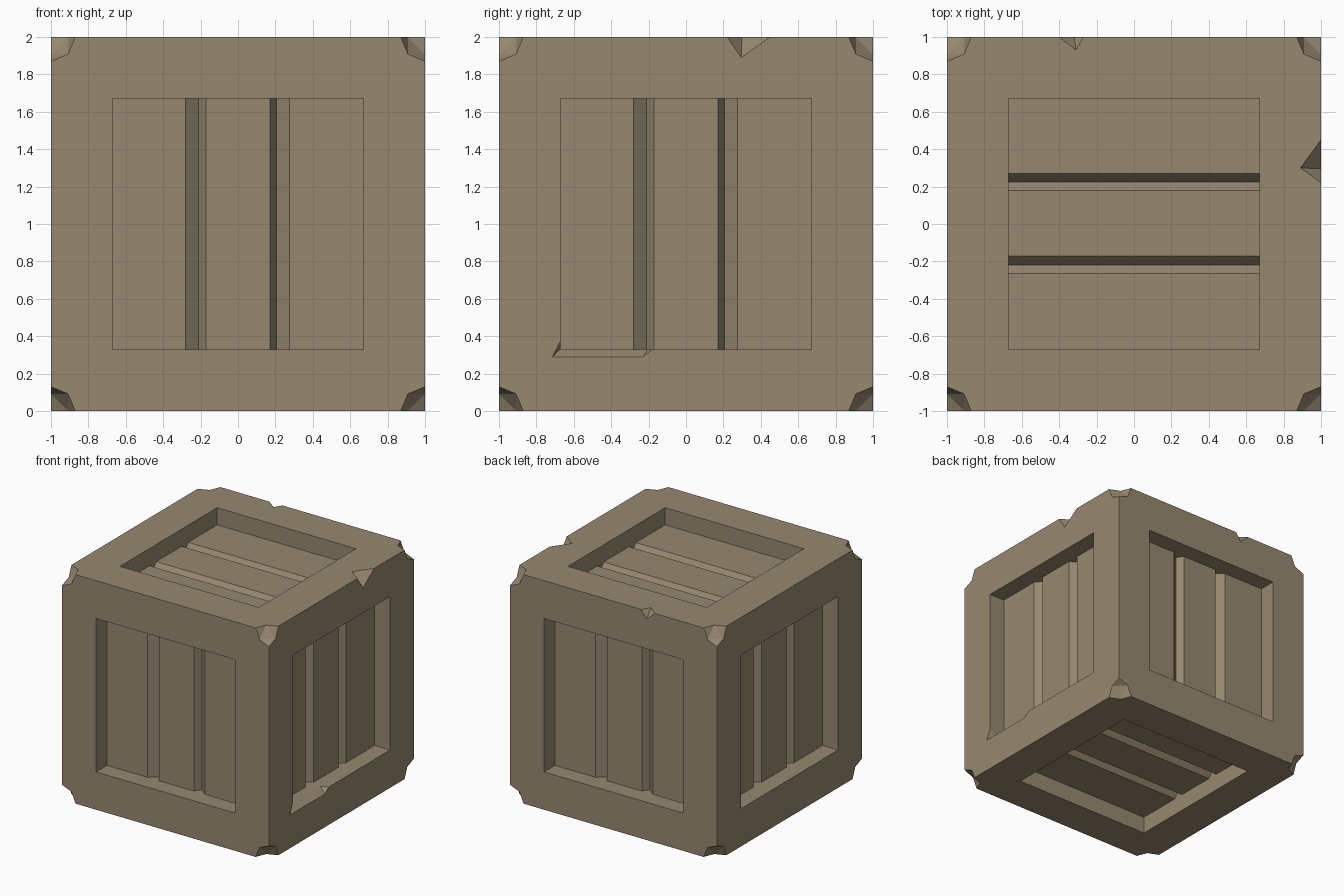
import bpy, bmesh
from mathutils import Vector

if "Cube" in bpy.data.objects:
    bpy.data.objects.remove(bpy.data.objects["Cube"])

wood = bpy.data.materials.new("worn_brown")
wood.diffuse_color = (0.31, 0.25, 0.165, 1)
wood.use_nodes = True
wood.node_tree.nodes["Principled BSDF"].inputs["Base Color"].default_value = wood.diffuse_color

CENTER = Vector((0, 0, 1))
X, Y, Z = Vector((1, 0, 0)), Vector((0, 1, 0)), Vector((0, 0, 1))
cutters = []


def finish(bm, name):
    bmesh.ops.recalc_face_normals(bm, faces=bm.faces)
    me = bpy.data.meshes.new(name)
    bm.to_mesh(me)
    bm.free()
    ob = bpy.data.objects.new(name, me)
    bpy.context.scene.collection.objects.link(ob)
    me.materials.append(wood)
    return ob


def add_cutter(bm, name):
    ob = finish(bm, name)
    ob.hide_render = True
    cutters.append(ob)


def hull(points, name):
    bm = bmesh.new()
    for p in points:
        bm.verts.new(p)
    bmesh.ops.convex_hull(bm, input=bm.verts)
    add_cutter(bm, name)


def recess(w, v, grooves, name):
    """Square recess facing w, with V grooves running along v."""
    u = v.cross(w)
    floor, deep, r = 0.85, 0.792, 0.67
    prof = [(-r, 1.2), (-r, floor)]
    for a, b, c in grooves:
        prof += [(a, floor), (b, deep), (c, floor)]
    prof += [(r, floor), (r, 1.2)]
    bm = bmesh.new()
    face = bm.faces.new([bm.verts.new(CENTER + u * a + w * d - v * r) for a, d in prof])
    ext = bmesh.ops.extrude_face_region(bm, geom=[face])
    moved = [g for g in ext["geom"] if isinstance(g, bmesh.types.BMVert)]
    bmesh.ops.translate(bm, verts=moved, vec=v * 2 * r)
    add_cutter(bm, name)


# Crate body
bm = bmesh.new()
bmesh.ops.create_cube(bm, size=2)
bmesh.ops.translate(bm, verts=bm.verts, vec=CENTER)
crate = finish(bm, "crate")

# Recessed plank panels: four sides, top and bottom
side = [(-0.28, -0.21, -0.17), (0.17, 0.205, 0.275)]
cap = [(-0.27, -0.225, -0.18), (0.17, 0.22, 0.265)]
for i, w in enumerate((-Y, X, Y, -X)):
    recess(w, Z, side, f"side_panel_cut_{i}")
for i, w in enumerate((Z, -Z)):
    recess(w, X, cap, f"cap_panel_cut_{i}")

# Scooped corners
e, f = 0.13, 0.092
ball = [a * s * e for a in (X, Y, Z) for s in (-1, 1)]
ball += [a * s * f + b * t * f for a, b in ((X, Y), (Y, Z), (X, Z))
         for s in (-1, 1) for t in (-1, 1)]
for sx in (-1, 1):
    for sy in (-1, 1):
        for sz in (0, 2):
            hull([p + Vector((sx, sy, sz)) for p in ball], "corner_cut")

# Chips on the top right edge and top back edge
hull([(1, 0.22, 2), (1, 0.45, 2), (0.89, 0.30, 2), (1, 0.295, 1.89), (1.1, 0.3, 2.1)],
     "right_chip_cut")
hull([(-0.40, 1, 2), (-0.27, 1, 2), (-0.31, 0.93, 2), (-0.32, 1, 1.93), (-0.32, 1.1, 2.1)],
     "back_chip_cut")

# Worn lower lip of the right panel
hull([(1, -0.715, 0.29), (1, -0.23, 0.29), (1, -0.17, 0.335), (1, -0.67, 0.375),
      (0.93, -0.67, 0.335), (0.93, -0.2, 0.335),
      (1.05, -0.715, 0.29), (1.05, -0.23, 0.29), (1.05, -0.17, 0.335), (1.05, -0.67, 0.375)],
     "lip_chip_cut")

# Carve everything and keep only the finished crate
for c in cutters:
    m = crate.modifiers.new(c.name, 'BOOLEAN')
    m.operation = 'DIFFERENCE'
    m.solver = 'EXACT'
    m.object = c
dg = bpy.context.evaluated_depsgraph_get()
dg.update()
carved = bpy.data.meshes.new_from_object(crate.evaluated_get(dg))
crate.modifiers.clear()
crate.data = carved
carved.materials.clear()
carved.materials.append(wood)
for p in carved.polygons:
    p.material_index = 0
for c in cutters:
    bpy.data.objects.remove(c, do_unlink=True)
